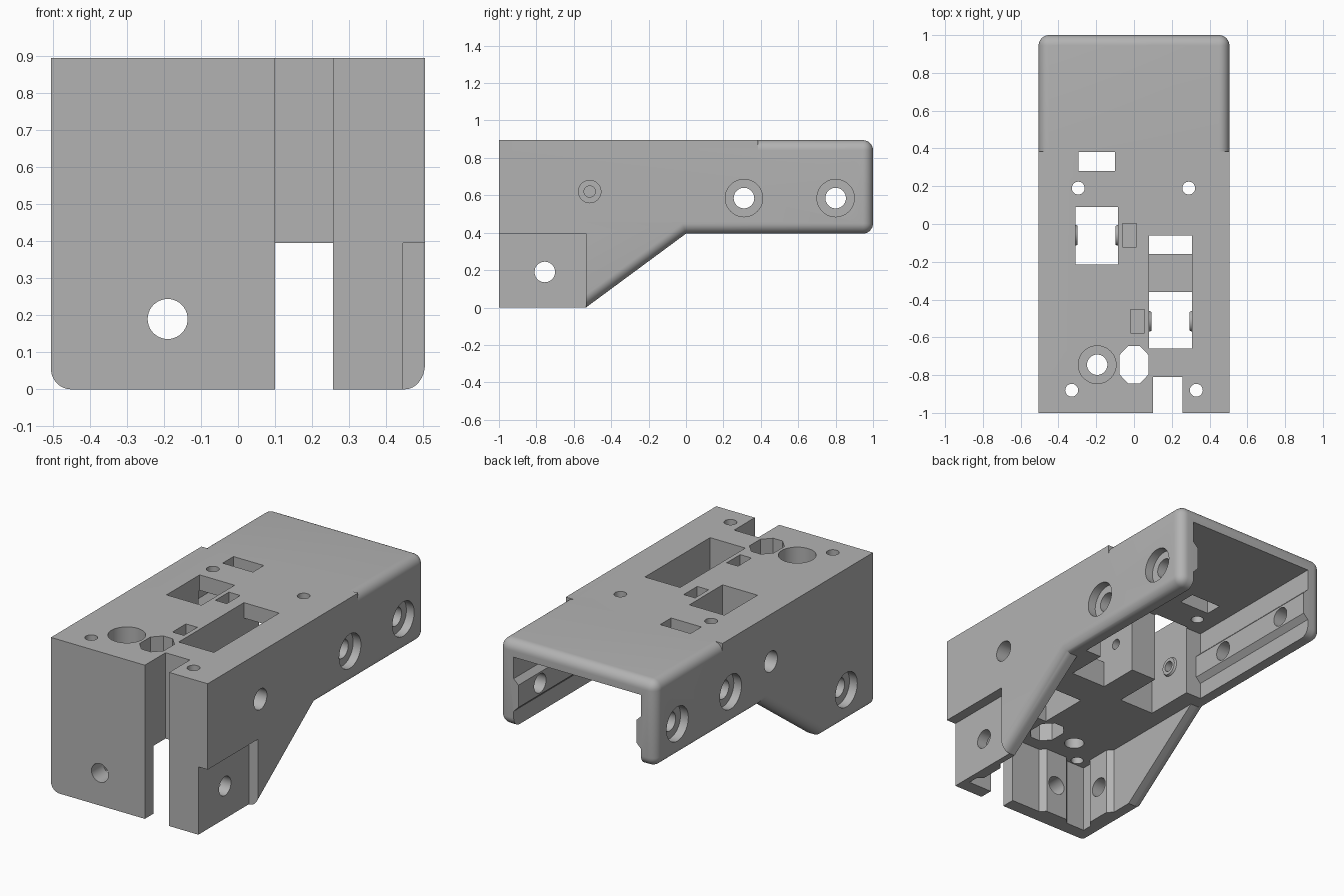
import bpy, bmesh
from math import pi
from mathutils import Matrix, Vector

cube = bpy.data.objects.get("Cube")
if cube:
    bpy.data.objects.remove(cube, do_unlink=True)

W, TOP, STEP = 0.505, 0.895, 0.395   # half width, top height, underside of the rear
PIVOT_Z = 0.62

grey = bpy.data.materials.new("grey plastic")
grey.use_nodes = True
colour = (0.45, 0.45, 0.45, 1)
grey.diffuse_color = colour
grey.node_tree.nodes["Principled BSDF"].inputs["Base Color"].default_value = colour


def finish(bm, name):
    bmesh.ops.recalc_face_normals(bm, faces=bm.faces)
    mesh = bpy.data.meshes.new(name)
    bm.to_mesh(mesh)
    bm.free()
    mesh.materials.append(grey)
    ob = bpy.data.objects.new(name, mesh)
    bpy.context.collection.objects.link(ob)
    return ob


def prism_bm(points, axis, lo, hi):
    """Extrude a 2D outline along an axis."""
    def place(p, d):
        co = list(p)
        co.insert("XYZ".index(axis), d)
        return co
    bm = bmesh.new()
    face = bm.faces.new([bm.verts.new(place(p, lo)) for p in points])
    out = bmesh.ops.extrude_face_region(bm, geom=[face])
    shift = Vector(place((0, 0), hi - lo))
    bmesh.ops.translate(bm, vec=shift, verts=[v for v in out["geom"] if isinstance(v, bmesh.types.BMVert)])
    return bm


def prism(points, axis, lo, hi):
    return finish(prism_bm(points, axis, lo, hi), "tool")


def box(x0, x1, y0, y1, z0, z1):
    return prism([(x0, y0), (x1, y0), (x1, y1), (x0, y1)], "Z", z0, z1)


def rod(centre, axis, lo, hi, r, r_end=None):
    """Cylinder or cone along an axis."""
    turn = {"X": Matrix.Rotation(pi / 2, 4, "Y"), "Y": Matrix.Rotation(-pi / 2, 4, "X"), "Z": Matrix()}[axis]
    co = list(centre)
    co.insert("XYZ".index(axis), (lo + hi) / 2)
    bm = bmesh.new()
    bmesh.ops.create_cone(bm, cap_ends=True, segments=40, radius1=r, radius2=r_end or r,
                          depth=hi - lo, matrix=Matrix.Translation(co) @ turn)
    return finish(bm, "tool")


def combine(tool, operation="DIFFERENCE"):
    """Boolean a tool into the housing, then discard the tool."""
    tool.hide_render = True
    mod = housing.modifiers.new("bool", "BOOLEAN")
    mod.operation, mod.solver, mod.object = operation, "EXACT", tool
    bpy.context.view_layer.objects.active = housing
    bpy.ops.object.modifier_apply(modifier=mod.name)
    bpy.data.objects.remove(tool, do_unlink=True)


# Outer body: side profile with rounded outer edges
bm = prism_bm([(-1, 0), (-0.535, 0), (0, STEP), (1, STEP), (1, TOP), (-1, TOP)], "X", -W, W)
rounded = []
for e in bm.edges:
    a, b = (v.co for v in e.verts)
    at_front = a.y < -0.99 and b.y < -0.99
    at_back = a.y > 0.99 and b.y > 0.99
    if at_back or (a.x * b.x > 0 and not at_front):
        rounded.append(e)
bmesh.ops.bevel(bm, geom=rounded, offset=0.055, segments=8, profile=0.5, affect="EDGES")
housing = finish(bm, "housing")

# Sharp-edged upper front
combine(box(-W, W, -1, 0.385, 0.46, TOP), "UNION")

# Rear cavity with a rail on each side wall
side = [(0.41, 0.2), (0.41, 0.49), (0.38, 0.52), (0.38, 0.65), (0.41, 0.68), (0.41, 0.805)]
combine(prism(side + [(-x, z) for x, z in reversed(side)], "Y", 0.08, 1.2))

# Lower front cavity with upright rails around its screw holes
side = [(0.41, 0.2), (0.41, -0.66), (0.38, -0.69), (0.38, -0.83), (0.41, -0.86), (0.41, -0.92)]
front = [(-0.09, -0.92), (-0.12, -0.89), (-0.26, -0.89), (-0.29, -0.92)]
combine(prism(side + front + [(-x, y) for x, y in reversed(side)], "Z", -0.2, STEP))

# Front slot, side recess and rear slot
combine(box(0.1, 0.257, -1.2, -0.81, -0.2, 1.2))
combine(box(0.445, 0.7, -1.2, -0.535, -0.2, STEP))
combine(box(-0.295, -0.1, 0.28, 0.38, 0.7, 1.2))

# Key window on the left of the top, open to the rear below the top plate
combine(box(-0.31, -0.085, -0.215, 0.09, 0.2, 1.2))

# Key window on the right, with a bridge left in its lower half
combine(box(0.08, 0.307, -0.66, -0.36, 0.2, 1.2))
combine(box(0.08, 0.307, -0.37, -0.06, 0.55, 1.2))
combine(box(0.08, 0.307, -0.16, 0.2, 0.2, 0.805))

# Pivot bosses, nut pockets and pivot bores
for y, x0, x1, sign, nut in [(-0.06, -0.31, -0.085, -1, -0.06), (-0.515, 0.08, 0.307, 1, -0.018)]:
    combine(rod((y, PIVOT_Z), "X", x0 - 0.02, x0 + 0.012, 0.065, 0.05), "UNION")
    combine(rod((y, PIVOT_Z), "X", x1 - 0.012, x1 + 0.02, 0.05, 0.065), "UNION")
    combine(box(nut, nut + 0.073, y - 0.062, y + 0.062, 0.56, 1.2))
    ends = sorted((sign * 0.35, sign * 0.7))
    combine(rod((y, PIVOT_Z), "X", *ends, 0.06))
    ends = sorted((-sign * 0.1, sign * 0.6))
    combine(rod((y, PIVOT_Z), "X", *ends, 0.03))

# Top holes, jack hole and chamfered opening
for x, y in [(-0.295, 0.19), (0.29, 0.19), (-0.33, -0.88), (0.33, -0.88)]:
    combine(rod((x, y), "Z", 0.2, 1.2, 0.034))
combine(rod((-0.195, -0.745), "Z", 0.2, 1.2, 0.054))
combine(rod((-0.195, -0.745), "Z", 0.5, 1.2, 0.1))
corner = [(0.078, -0.05), (0.078, 0.05), (0.03, 0.1)]
outline = corner + [(-x, y) for x, y in reversed(corner)] + [(-0.03, -0.1), (0.03, -0.1)]
combine(prism([(x, y - 0.745) for x, y in outline], "Z", 0.2, 1.2))

# Side screw holes with counterbores
for y, z, sides in [(0.31, 0.585, (-1, 1)), (0.8, 0.585, (-1, 1)), (-0.755, 0.19, (-1,))]:
    combine(rod((y, z), "X", -0.8, 0.8, 0.055))
    for s in sides:
        combine(rod((y, z), "X", *sorted((s * 0.455, s * 0.8)), 0.1))

# Front screw hole
combine(rod((-0.19, 0.19), "Y", -1.2, -0.8, 0.054))

# Smooth fillets and holes, keep edges sharp
bpy.ops.object.select_all(action="DESELECT")
housing.select_set(True)
bpy.context.view_layer.objects.active = housing
bpy.ops.object.shade_smooth_by_angle(angle=0.5)
